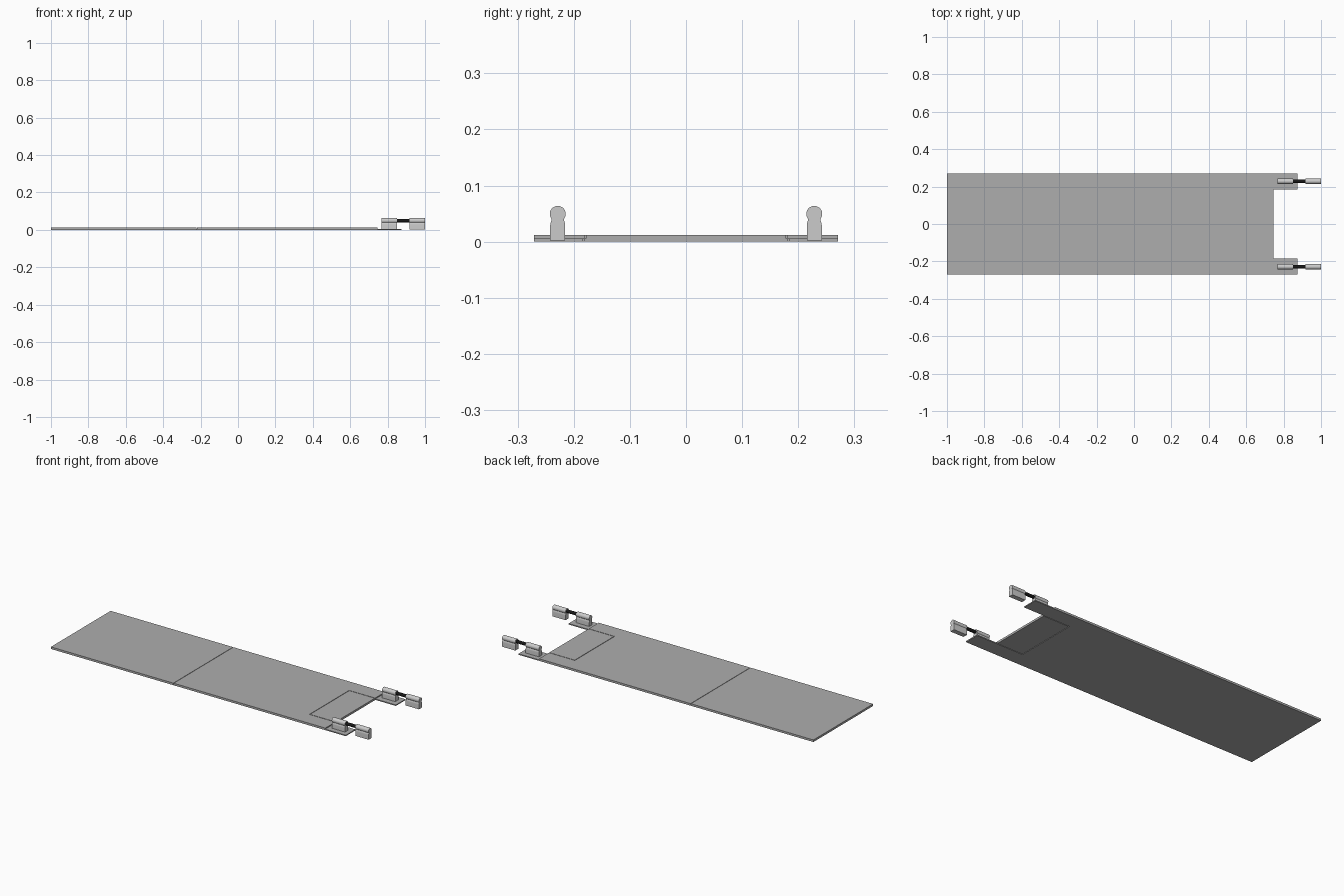
import bpy, bmesh
from math import sin, cos, radians, pi

if "Cube" in bpy.data.objects:
    bpy.data.objects.remove(bpy.data.objects["Cube"])


def material(name, value):
    mat = bpy.data.materials.new(name)
    mat.diffuse_color = (value, value, value, 1)
    mat.use_nodes = True
    mat.node_tree.nodes["Principled BSDF"].inputs["Base Color"].default_value = mat.diffuse_color
    return mat


BOARD = material("board_grey", 0.42)
DARK = material("dark_rod", 0.008)


def extrude(name, points, offset, mat=None):
    """Solid made by sweeping a flat outline along an offset."""
    bm = bmesh.new()
    face = bm.faces.new([bm.verts.new(p) for p in points])
    ext = bmesh.ops.extrude_face_region(bm, geom=[face], use_keep_orig=True)
    moved = [g for g in ext["geom"] if isinstance(g, bmesh.types.BMVert)]
    bmesh.ops.translate(bm, verts=moved, vec=offset)
    bmesh.ops.recalc_face_normals(bm, faces=bm.faces)
    mesh = bpy.data.meshes.new(name)
    bm.to_mesh(mesh)
    bm.free()
    ob = bpy.data.objects.new(name, mesh)
    bpy.context.collection.objects.link(ob)
    if mat:
        mesh.materials.append(mat)
    return ob


def smooth(ob):
    bpy.ops.object.select_all(action='DESELECT')
    ob.select_set(True)
    bpy.context.view_layer.objects.active = ob
    bpy.ops.object.shade_smooth_by_angle(angle=radians(30))


HALF = 0.271      # half width of the board
MID = 0.006       # height between lower and upper sheet
TOP = 0.012
FLAP_X, END_X, TAB_X, SEAM_X = 0.577, 0.745, 0.875, -0.22


def notched_sheet(name, x0, x1, notch, z0, z1):
    nx = FLAP_X + 0.184 - notch
    pts = [(x0, -HALF), (x1, -HALF), (x1, -notch), (nx, -notch),
           (nx, notch), (x1, notch), (x1, HALF), (x0, HALF)]
    return extrude(name, [(x, y, z0) for x, y in pts], (0, 0, z1 - z0), BOARD)


def rect_sheet(name, x0, x1, half, z0, z1):
    pts = [(x0, -half), (x1, -half), (x1, half), (x0, half)]
    return extrude(name, [(x, y, z0) for x, y in pts], (0, 0, z1 - z0), BOARD)


# Board: continuous lower sheet with end tabs, split upper sheet
notched_sheet("lower_sheet", -1.0, TAB_X, 0.184, 0.0, MID)
rect_sheet("upper_sheet_rear", -1.0, SEAM_X - 0.0012, HALF, MID, TOP)
notched_sheet("upper_sheet_front", SEAM_X + 0.0012, END_X, 0.181, MID, TOP)

# Flap with a stepped edge that closes the gap seen from above
rect_sheet("flap_lower", FLAP_X + 0.003, END_X, 0.181, 0.0, MID)
rect_sheet("flap_upper", FLAP_X + 0.006, END_X, 0.178, MID, TOP)

# Clip cross-section: foot, narrow neck, round head
R, HEAD_Z = 0.0142, 0.0495
right = [(0.0134, 0.002), (0.0134, 0.029), (0.0131, 0.032), (0.0122, 0.035), (0.0112, 0.0375)]
head = [(R * cos(radians(a)), HEAD_Z + R * sin(radians(a))) for a in range(-40, 221, 10)]
profile = right + head + [(-y, z) for y, z in reversed(right)]

# Linked clip pairs joined by a dark rod, one pair on each tab
for side, label in ((-1, "left"), (1, "right")):
    cy = side * 0.2286
    for x0, part in ((0.766, "inner"), (0.916, "outer")):
        smooth(extrude(f"{part}_clip_{label}",
                       [(x0, cy + y, z) for y, z in profile], (0.084, 0, 0)))
    ring = [(0.84, cy + 0.009 * cos(i * pi / 12), HEAD_Z + 0.009 * sin(i * pi / 12))
            for i in range(24)]
    smooth(extrude(f"link_rod_{label}", ring, (0.083, 0, 0), DARK))
